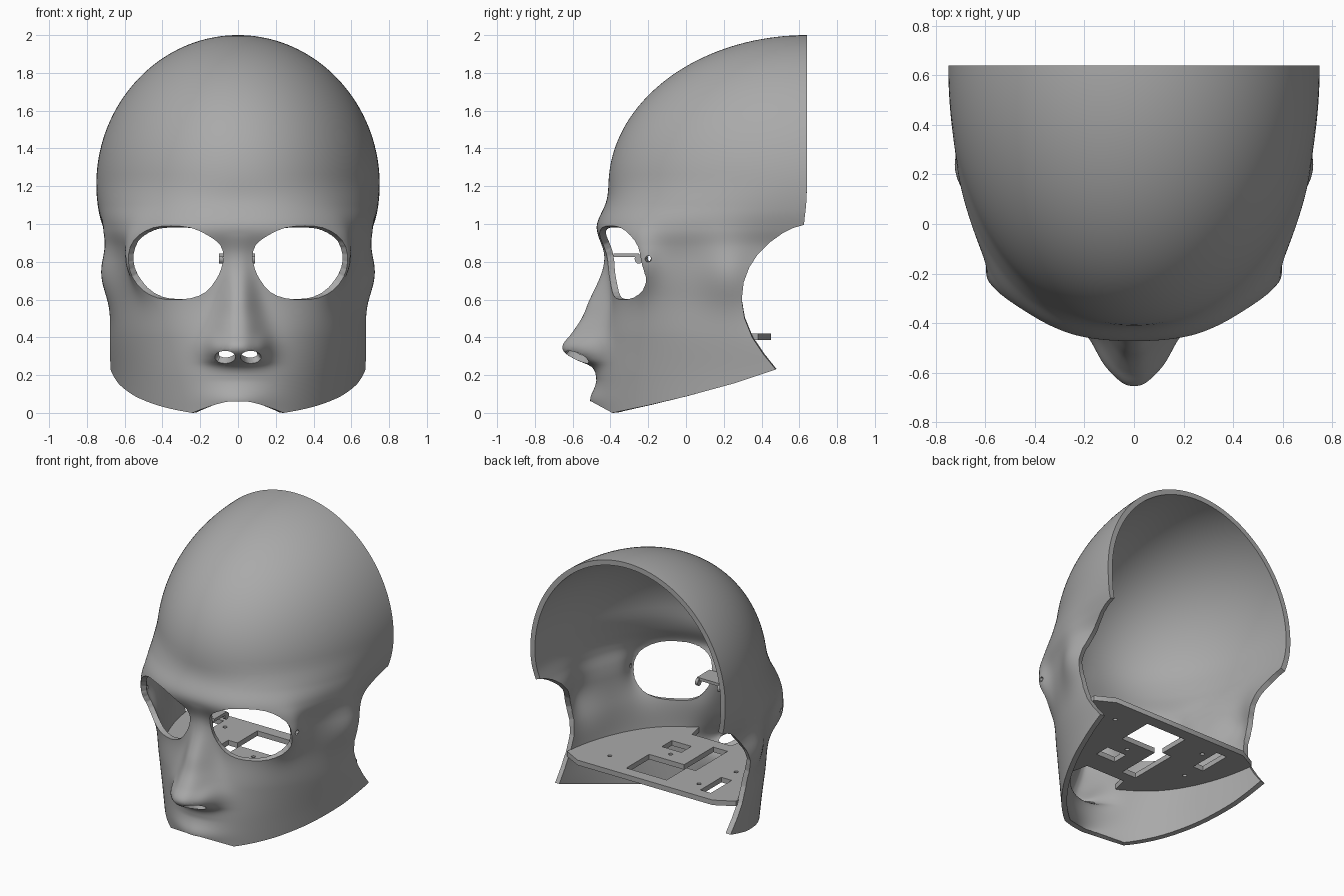
import bpy, bmesh, math
from mathutils import Vector
from mathutils.geometry import intersect_point_line

if "Cube" in bpy.data.objects:
    bpy.data.objects.remove(bpy.data.objects["Cube"])

GREY = (0.4, 0.4, 0.4, 1)
mat = bpy.data.materials.new("plain_grey")
mat.use_nodes = True
mat.diffuse_color = GREY
mat.node_tree.nodes["Principled BSDF"].inputs["Base Color"].default_value = GREY

BACK = 0.64     # y of the open rear rim
WALL = 0.035    # shell thickness


def smooth(knots, v):
    """Cubic Hermite curve through (position, value) knots."""
    if v <= knots[0][0]:
        return knots[0][1]
    if v >= knots[-1][0]:
        return knots[-1][1]
    i = max(k for k in range(len(knots) - 1) if knots[k][0] <= v)

    def slope(k):
        a, b = knots[max(k - 1, 0)], knots[min(k + 1, len(knots) - 1)]
        return (b[1] - a[1]) / (b[0] - a[0])
    (x0, y0), (x1, y1) = knots[i], knots[i + 1]
    h = x1 - x0
    t = (v - x0) / h
    return (y0 * (1 + 2 * t) * (1 - t) ** 2 + y1 * t * t * (3 - 2 * t)
            + h * t * (1 - t) * (slope(i) * (1 - t) - slope(i + 1) * t))


def bell(v, centre, width, power=2):
    return math.exp(-abs((v - centre) / width) ** power)


# Head sections by height: half width, depth from the rim, squareness
WIDTH = [(0, .67), (.2, .68), (.4, .695), (.6, .68), (.8, .665), (.88, .675),
         (.97, .71), (1.07, .738), (1.2, .75), (2, .75)]
DEPTH = [(0, 1.12), (.2, 1.11), (.4, 1.08), (.6, 1.04), (.8, 1.045),
         (1.2, 1.05), (2, 1.05)]
SQUARE = [(0, 1.88), (.2, 2), (.4, 2.2), (.6, 2.6), (.8, 3.2), (.9, 3.2),
          (1, 2.8), (1.1, 2.4), (1.25, 2.1), (2, 2)]
NOSE = [(.17, 0), (.22, .015), (.25, .045), (.28, .12), (.32, .19), (.36, .205),
        (.42, .17), (.5, .135), (.6, .11), (.75, .04), (.84, .015), (.95, 0)]
NOSE_WIDTH = [(.25, .15), (.36, .147), (.45, .125), (.6, .095), (.8, .065)]


def skin(t, z, inset=0.0):
    """Point on the face at angle t (0 = +x, pi = -x) and height z."""
    dome = math.sqrt(max(0, 1 - ((z - 1.2) / 0.8) ** 2)) if z > 1.2 else 1
    n = smooth(SQUARE, z)
    c, s = math.cos(t), math.sin(t)
    r = dome / (abs(c) ** n + abs(s) ** n) ** (1 / n)
    x = (smooth(WIDTH, z) - inset) * r * c
    y = BACK - (smooth(DEPTH, z) - inset) * r * s
    if inset == 0:
        # ear and cheekbone swellings, then brow, nose, nose wings and lip
        x += c * 0.075 * bell(y, .22, .15) * bell(z, .75, .18)
        x += c * 0.1 * bell(y, -.24, .09) * bell(z, .8, .16)
        y -= 0.065 * bell(z, .98, .11) * bell(x, 0, .6)
        y -= smooth(NOSE, z) * bell(x, 0, smooth(NOSE_WIDTH, z), 2.5)
        y -= 0.02 * bell(abs(x), .13, .04) * bell(z, .35, .06)
        y -= 0.03 * bell(z, .07, .06) * bell(x, 0, .16)
    return x, y, z


def finish(name, bm):
    mesh = bpy.data.meshes.new(name)
    bm.to_mesh(mesh)
    bm.free()
    obj = bpy.data.objects.new(name, mesh)
    bpy.context.collection.objects.link(obj)
    mesh.materials.append(mat)
    return obj


def lift(p, axis, d=0.0):
    """Turn a 2D point into 3D by inserting d on the axis (0 = x, 1 = y, 2 = z)."""
    q = list(p)
    q.insert(axis, d)
    return Vector(q)


def prism(bm, outline, axis, lo, hi):
    """Extrude a 2D outline along an axis."""
    a = [bm.verts.new(lift(p, axis, lo)) for p in outline]
    b = [bm.verts.new(lift(p, axis, hi)) for p in outline]
    faces = [bm.faces.new(a), bm.faces.new(b[::-1])]
    for i in range(len(a)):
        j = (i + 1) % len(a)
        faces.append(bm.faces.new((a[j], a[i], b[i], b[j])))
    bmesh.ops.recalc_face_normals(bm, faces=faces)


def inside(p, outline):
    hit = False
    for (ax, ay), (bx, by) in zip(outline, outline[1:] + outline[:1]):
        if (ay > p[1]) != (by > p[1]):
            if p[0] < ax + (bx - ax) * (p[1] - ay) / (by - ay):
                hit = not hit
    return hit


def trim(bm, outline, axis, where, margin=0.026):
    """Cut an outline, seen along an axis, out of an open surface."""
    def flat(co):
        return Vector([co[k] for k in range(3) if k != axis])
    for a, b in zip(outline, outline[1:] + outline[:1]):
        a, b = Vector(a), Vector(b)
        lo = [min(a[k], b[k]) - margin for k in range(2)]
        hi = [max(a[k], b[k]) + margin for k in range(2)]
        near = set()
        for v in bm.verts:
            p = flat(v.co)
            if lo[0] < p.x < hi[0] and lo[1] < p.y < hi[1] and where(v.co):
                q, f = intersect_point_line(p, a, b)
                if (p - Vector(q[:2])).length < margin:
                    near.update(v.link_faces)
        if near:
            geom = set(near)
            for f in near:
                geom.update(f.edges)
                geom.update(f.verts)
            d = (b - a).normalized()
            bmesh.ops.bisect_plane(bm, geom=list(geom), dist=1e-4,
                                   plane_co=lift(a, axis),
                                   plane_no=lift((-d.y, d.x), axis))
    gone = []
    for f in bm.faces:
        centre = f.calc_center_median()
        if where(centre) and inside(flat(centre), outline):
            gone.append(f)
    bmesh.ops.delete(bm, geom=gone, context='FACES')


def ellipse(cx, cy, rx, ry, n=24):
    return [(cx + rx * math.cos(k * math.tau / n),
             cy + ry * math.sin(k * math.tau / n)) for k in range(n)]


def rect(x0, x1, y0, y1):
    return [(x0, y0), (x1, y0), (x1, y1), (x0, y1)]


def rounded(points, steps=2):
    """Closed Catmull-Rom loop through the points."""
    out, n = [], len(points)
    for i in range(n):
        p = [points[(i + k - 1) % n] for k in range(4)]
        for s in range(steps):
            t = s / steps
            out.append(tuple(
                .5 * (2 * b + (c - a) * t + (2 * a - 5 * b + 4 * c - d) * t * t
                      + (3 * b - a - 3 * c + d) * t ** 3)
                for a, b, c, d in zip(*p)))
    return out


def apply(obj, kind, **settings):
    mod = obj.modifiers.new(kind.lower(), kind)
    for key, value in settings.items():
        setattr(mod, key, value)
    bpy.context.view_layer.objects.active = obj
    bpy.ops.object.modifier_apply(modifier=mod.name)


# Mask surface
COLS, LOW, HIGH = 144, 110, 40
levels = [-.1 + 1.3 * i / LOW for i in range(LOW)]
levels += [1.2 + .8 * math.sin(math.pi / 2 * i / HIGH) for i in range(HIGH + 1)]
angles = []
for j in range(COLS + 1):
    u = 2 * j / COLS - 1
    angles.append(math.pi / 2 * (1 + math.copysign(abs(u) ** 1.25, u)))
bm = bmesh.new()
grid = [[bm.verts.new(skin(t, z)) for t in angles] for z in levels]
for lower, upper in zip(grid, grid[1:]):
    for j in range(COLS):
        bm.faces.new((lower[j], upper[j], upper[j + 1], lower[j + 1]))
bmesh.ops.remove_doubles(bm, verts=bm.verts, dist=1e-5)

# Jaw line and ear sweep
SWEEP = [(-1, -.3), (-1, .06), (-.5, .06), (-.39, 0), (-.2, .04), (0, .087),
         (.25, .155), (.475, .23), (.41, .31), (.35, .4), (.31, .5),
         (.295, .6), (.305, .69), (.335, .77), (.38, .84), (.44, .9),
         (.51, .95), (.57, .98), (.64, 1), (.9, 1), (.9, -.3)]
trim(bm, SWEEP, 0, lambda co: True)

# Eye openings, nostrils and strap holes
EYE = [(.077, .83), (.095, .89), (.16, .94), (.25, .98), (.36, .99), (.45, .98),
       (.525, .94), (.57, .88), (.58, .8), (.56, .72), (.505, .65), (.43, .61),
       (.35, .6), (.25, .607), (.17, .64), (.12, .7), (.09, .76)]
for side in (-1, 1):
    trim(bm, rounded([(side * x, z) for x, z in EYE]), 1,
         lambda co: co.y < -.15)
    trim(bm, ellipse(side * .068, .295, .055, .033), 1, lambda co: co.y < -.35)
    trim(bm, ellipse(-.2, .815, .017, .017, 12), 0,
         lambda co: co.x * side > .3)
bmesh.ops.remove_doubles(bm, verts=bm.verts, dist=2e-4)
shell = finish("mask_shell", bm)
apply(shell, 'SOLIDIFY', thickness=WALL, offset=-1)

# Inner shelf, following the inside of the shell
Z = 0.385
outline = []
for k in range(61):
    x, y, _ = skin(math.pi * k / 60, Z, .025)
    if y < .36 and abs(x) > .17:
        outline.append((x, y))
    elif k == 30:
        outline += [(.15, -.28), (-.15, -.28)]
outline += [(-.65, .38), (-.52, .45), (.52, .45), (.65, .38)]
bm = bmesh.new()
prism(bm, outline, 2, Z, Z + .035)
shelf = finish("inner_shelf", bm)

# Shelf openings
bm = bmesh.new()
prism(bm, rect(.05, .2, -.13, -.02), 2, .3, .5)
prism(bm, [(-.18, -.2), (-.07, -.2), (-.07, .12), (.2, .12), (.2, .37),
           (-.11, .37), (-.11, .15), (-.18, .15)], 2, .3, .5)
prism(bm, rect(-.45, -.37, .14, .37), 2, .3, .5)
for x, y in ((.39, .28), (.09, .04), (-.31, .3), (-.4, .02)):
    prism(bm, ellipse(x, y, .014, .014, 12), 2, .3, .5)
cutter = finish("shelf_cutter", bm)
apply(shelf, 'BOOLEAN', operation='DIFFERENCE', solver='EXACT', object=cutter)
bpy.data.objects.remove(cutter)

# Bridge bracket behind the nose with hanging eyelets
bm = bmesh.new()
prism(bm, rect(-.1, .09, -.385, -.25), 2, .825, .845)
for x in (-.1, .07):
    prism(bm, ellipse(-.25, .815, .022, .025, 16), 0, x, x + .02)
bracket = finish("bridge_bracket", bm)

for obj in (shell, shelf, bracket):
    bpy.ops.object.select_all(action='DESELECT')
    obj.select_set(True)
    bpy.context.view_layer.objects.active = obj
    bpy.ops.object.shade_smooth_by_angle(angle=math.radians(35))
